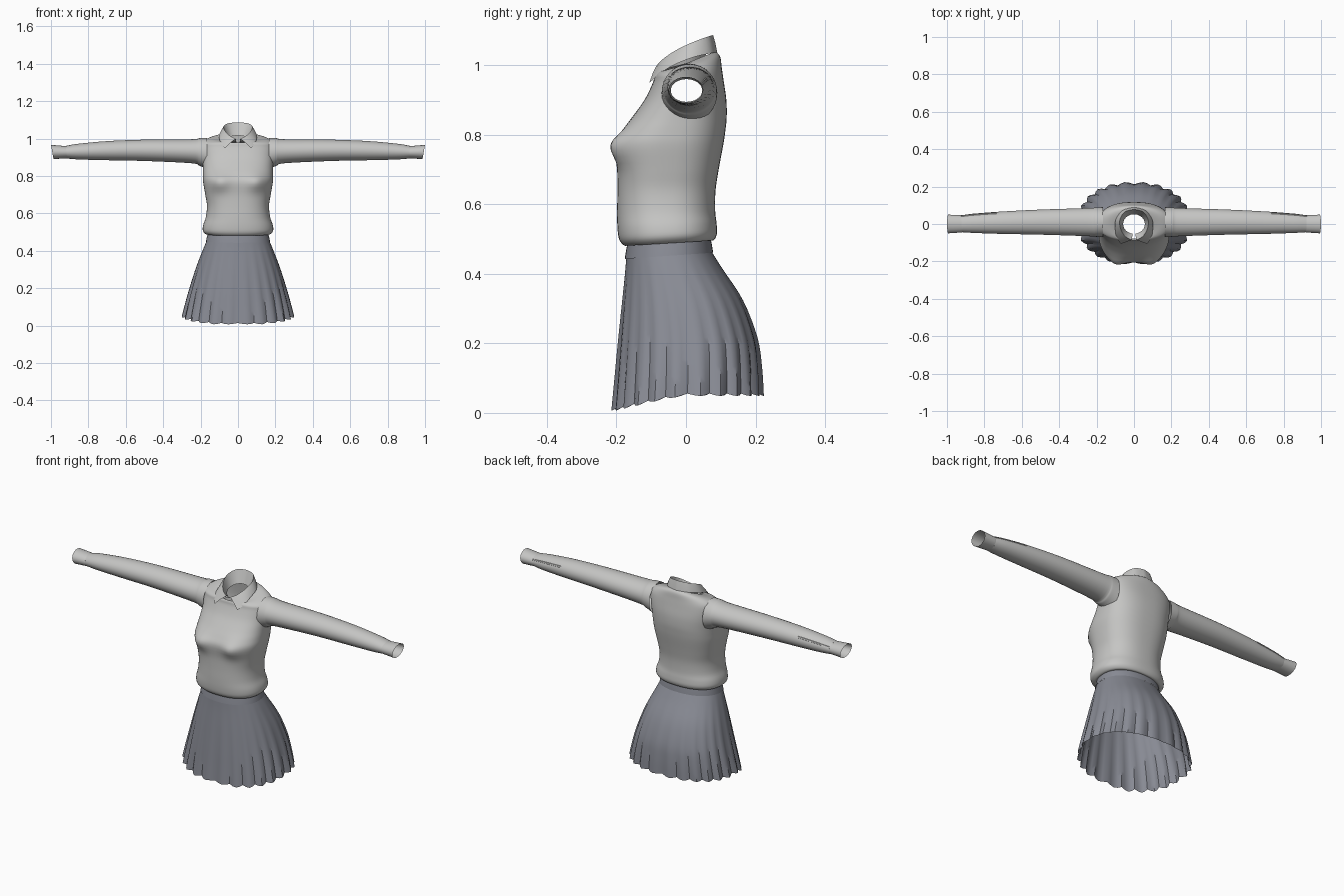
import bpy, bmesh, math

cube = bpy.data.objects.get("Cube")
if cube:
    bpy.data.objects.remove(cube, do_unlink=True)


def material(name, rgb):
    m = bpy.data.materials.new(name)
    m.use_nodes = True
    m.diffuse_color = (*rgb, 1)
    m.node_tree.nodes["Principled BSDF"].inputs["Base Color"].default_value = (*rgb, 1)
    return m


KNIT = material("light grey knit", (0.56, 0.56, 0.55))
WOOL = material("slate grey wool", (0.25, 0.26, 0.30))


def smooth_keys(keys, steps):
    """Catmull-Rom interpolation between rows of numbers."""
    rows = []
    for i in range(len(keys) - 1):
        a, b, c, d = (keys[max(0, min(len(keys) - 1, i + k))] for k in (-1, 0, 1, 2))
        for s in range(steps):
            t = s / steps
            rows.append([0.5 * (2 * q + (r - p) * t + (2 * p - 5 * q + 4 * r - u) * t * t
                                + (3 * q - p - 3 * r + u) * t ** 3)
                         for p, q, r, u in zip(a, b, c, d)])
    return rows + [list(keys[-1])]


def loft(name, rings, mat, closed=True, drop=None, angle=50):
    """Skin a list of point rings; drop(centre) removes faces to leave holes."""
    bm = bmesh.new()
    grid = [[bm.verts.new(p) for p in ring] for ring in rings]
    n = len(rings[0])
    for low, high in zip(grid, grid[1:]):
        for j in range(n if closed else n - 1):
            k = (j + 1) % n
            bm.faces.new((low[j], low[k], high[k], high[j]))
    bmesh.ops.recalc_face_normals(bm, faces=bm.faces)
    if drop:
        gone = [f for f in bm.faces if drop(f.calc_center_median())]
        bmesh.ops.delete(bm, geom=gone, context='FACES')
    me = bpy.data.meshes.new(name)
    bm.to_mesh(me)
    bm.free()
    me.materials.append(mat)
    ob = bpy.data.objects.new(name, me)
    bpy.context.collection.objects.link(ob)
    bpy.ops.object.select_all(action='DESELECT')
    ob.select_set(True)
    bpy.context.view_layer.objects.active = ob
    bpy.ops.object.shade_smooth_by_angle(angle=math.radians(angle))
    return ob


def power(v, p):
    return math.copysign(abs(v) ** p, v)


def section(a, w, front, back, p):
    """Point on a rounded outline with separate front and back depths."""
    mid = (front + back) / 2
    return w * power(math.cos(a), p), mid + (back - front) / 2 * power(math.sin(a), p)


def angles(n):
    return [2 * math.pi * j / n for j in range(n)]


# Sweater body: height, half width, front, back, roundness, tilt
body_keys = [
    (0.492, 0.155, -0.165, 0.065, 0.85, 0.06),
    (0.492, 0.172, -0.178, 0.080, 0.85, 0.06),
    (0.510, 0.188, -0.192, 0.089, 0.85, 0.06),
    (0.540, 0.186, -0.197, 0.088, 0.85, 0.04),
    (0.580, 0.172, -0.198, 0.084, 0.85, 0.0),
    (0.640, 0.166, -0.197, 0.085, 0.82, 0.0),
    (0.700, 0.175, -0.198, 0.094, 0.80, 0.0),
    (0.770, 0.187, -0.204, 0.107, 0.78, 0.0),
    (0.810, 0.188, -0.184, 0.113, 0.78, 0.0),
    (0.850, 0.188, -0.155, 0.117, 0.80, 0.0),
    (0.900, 0.190, -0.119, 0.116, 0.80, 0.0),
    (0.950, 0.193, -0.095, 0.109, 0.80, 0.0),
    (0.980, 0.190, -0.090, 0.103, 0.85, 0.1),
    (1.000, 0.150, -0.085, 0.098, 0.95, 0.25),
    (1.005, 0.090, -0.078, 0.084, 1.0, 0.4),
]
body = []
for z, w, f, b, p, tilt in smooth_keys(body_keys, 4):
    ring = []
    for a in angles(72):
        x, y = section(a, w, f, b, p)
        if y < 0:  # bust
            y -= 0.024 * math.exp(-((abs(x) - 0.10) / 0.05) ** 2 - ((z - 0.765) / 0.045) ** 2)
        ring.append((x, y, z + tilt * y))
    body.append(ring)
loft("sweater_body", body, KNIT, drop=lambda c: abs(c.x) > 0.13 and
     ((c.y - 0.005) / 0.058) ** 2 + ((c.z - 0.925) / 0.055) ** 2 < 1)

# Sleeves: distance, centre height, half height, centre depth, half depth
sleeve_keys = [
    (0.165, 0.920, 0.084, 0.010, 0.080),
    (0.205, 0.928, 0.074, 0.010, 0.078),
    (0.250, 0.932, 0.064, 0.010, 0.075),
    (0.500, 0.937, 0.057, 0.010, 0.067),
    (0.700, 0.935, 0.051, 0.007, 0.060),
    (0.850, 0.930, 0.042, 0.004, 0.052),
    (0.915, 0.927, 0.034, 0.002, 0.046),
    (0.922, 0.927, 0.033, 0.001, 0.046),
    (0.993, 0.928, 0.038, 0.000, 0.050),
]
sleeve_rows = smooth_keys(sleeve_keys, 5)


def sleeve_point(row, a, side, grow=1.0):
    x, zc, rz, yc, ry = row
    dz = rz * math.sin(a) * grow
    return side * (x + 0.18 * dz * x ** 6), yc + ry * math.cos(a) * grow, zc + dz


for side, label in ((1, "left"), (-1, "right")):
    loft(label + "_sleeve", [[sleeve_point(r, a, side) for a in angles(32)]
                             for r in sleeve_rows], KNIT)
    # Narrow overlapped opening at the back of the wrist
    wrist = [r for r in sleeve_rows if 0.73 < r[0] < 0.93]
    loft(label + "_sleeve_placket",
         [[sleeve_point(r, a, side, g) for a, g in ((0.4, 0.99), (0.43, 1.06), (0.55, 1.06), (0.6, 0.99))]
          for r in wrist], KNIT, closed=False, angle=30)

# Collar: half outlines from centre back to the front opening
fold = [(0, 0.078, 1.086), (0.050, 0.064, 1.082), (0.076, 0.020, 1.066),
        (0.070, -0.030, 1.042), (0.045, -0.068, 1.016), (0.012, -0.085, 0.998)]
fall = [(0, 0.090, 1.036), (0.062, 0.072, 1.034), (0.099, 0.020, 1.022),
        (0.100, -0.035, 1.000), (0.092, -0.075, 0.975), (0.070, -0.106, 0.948)]


def both_sides(half):
    pts = smooth_keys(half, 4)
    return [(-x, y, z) for x, y, z in pts[:0:-1]] + [tuple(p) for p in pts]


outer, lower = both_sides(fold), both_sides(fall)
middle = [tuple((u + v) / 2 + d for u, v, d in zip(p, q, (0, 0, 0.004)))
          for p, q in zip(outer, lower)]
loft("collar_fall", [lower, middle, outer], KNIT, closed=False)
inner = []
for x, y, z in outer:
    k = 1 / math.hypot(x / 0.058, y / 0.052)
    inner.append((x * k, y * k, 0.995 + 0.4 * y * k))
loft("collar_stand", [outer, inner], KNIT, closed=False)
neck_edge = [(p[0] * 1.5, p[1] * 1.55, p[2] + 0.01) for p in inner]
loft("neck_lining", [inner, neck_edge], KNIT, closed=False)

# Waistband
band = []
for z, w, f, b in ((0.455, 0.171, -0.176, 0.078), (0.475, 0.167, -0.173, 0.075),
                   (0.505, 0.160, -0.167, 0.069)):
    band.append([(x, y, z + 0.07 * y) for x, y in (section(a, w, f, b, 0.9) for a in angles(72))])
loft("waistband", band, WOOL)

# Pleated skirt: drop fraction, half width, front, back
skirt_keys = [
    (0.00, 0.167, -0.172, 0.074), (0.12, 0.187, -0.176, 0.104),
    (0.35, 0.222, -0.186, 0.164), (0.60, 0.253, -0.196, 0.203),
    (0.80, 0.275, -0.203, 0.215), (1.00, 0.294, -0.210, 0.219),
]
PLEATS = 24
skirt = []
for t, w, f, b in smooth_keys(skirt_keys, 4):
    ring = []
    for j, a in enumerate(angles(PLEATS * 4)):
        wave = (0.0, 0.7, 1.0, 0.6)[j % 4] - 0.5
        x, y = section(a, w, f, b, 0.88)
        grow = 1 + 0.06 * wave * t
        x, y = x * grow, y * grow
        top = 0.458 + 0.07 * y
        hem = 0.052 - 0.042 * min(1, max(0, -y / 0.2)) ** 1.2 - 0.007 * wave
        ring.append((x, y, top + (hem - top) * t))
    skirt.append(ring)
loft("pleated_skirt", skirt, WOOL, angle=35)
